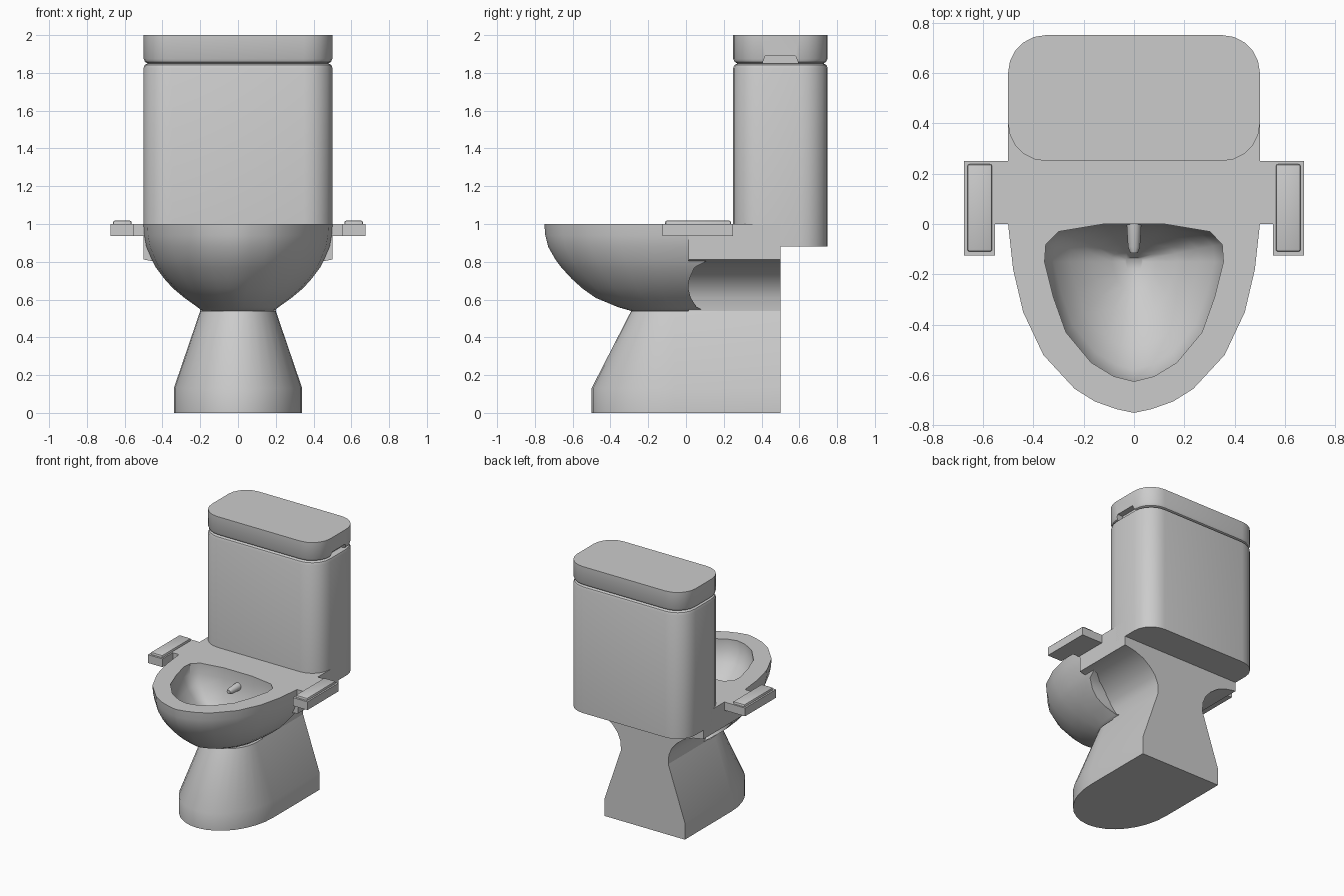
import bpy, bmesh, math

if "Cube" in bpy.data.objects:
    bpy.data.objects.remove(bpy.data.objects["Cube"])

mat = bpy.data.materials.new("porcelain grey")
mat.diffuse_color = (0.6, 0.6, 0.6, 1)
mat.use_nodes = True
mat.node_tree.nodes["Principled BSDF"].inputs["Base Color"].default_value = mat.diffuse_color


def smooth(obj, angle=35):
    for p in obj.data.polygons:
        p.use_smooth = True
    obj.data.set_sharp_from_angle(angle=math.radians(angle))


def make(name, bm, angle=35):
    bmesh.ops.recalc_face_normals(bm, faces=bm.faces)
    me = bpy.data.meshes.new(name)
    bm.to_mesh(me)
    bm.free()
    me.materials.append(mat)
    obj = bpy.data.objects.new(name, me)
    bpy.context.collection.objects.link(obj)
    smooth(obj, angle)
    return obj


def loft(name, rings, angle=35):
    """Skin a list of equal-length closed rings and cap both ends."""
    bm = bmesh.new()
    vs = [[bm.verts.new(p) for p in r] for r in rings]
    n = len(vs[0])
    for a, b in zip(vs, vs[1:]):
        for i in range(n):
            j = (i + 1) % n
            bm.faces.new((a[i], a[j], b[j], b[i]))
    bm.faces.new(vs[0])
    bm.faces.new(vs[-1])
    return make(name, bm, angle)


def mirrored(half, z):
    """Full ring from a right half that starts and ends on x = 0."""
    pts = half + [(-x, y) for x, y in half[-2:0:-1]]
    return [(x, y, z) for x, y in pts]


def box(name, x, y, z, bevel=0):
    bm = bmesh.new()
    bmesh.ops.create_cube(bm, size=1)
    for v in bm.verts:
        v.co = [a[0] + (c + 0.5) * (a[1] - a[0]) for c, a in zip(v.co, (x, y, z))]
    if bevel:
        top = [e for e in bm.edges if max(v.co.z for v in e.verts) > z[1] - 1e-4]
        bmesh.ops.bevel(bm, geom=top, offset=bevel, segments=2, profile=0.5,
                        affect='EDGES')
    return make(name, bm)


# bowl: outer shell, flat rim and funnel in one skin
front = [(0, -.75), (.07, -.735), (.155, -.705), (.235, -.655), (.36, -.52),
         (.44, -.35), (.48, -.18), (.5, 0)]
opening = [(0, -.625), (.08, -.605), (.17, -.55), (.27, -.43), (.32, -.29),
           (.355, -.15), (.35, -.08), (.3, -.03), (.12, 0), (0, 0)]
shell = [(.54, .19, .29, .1), (.56, .215, .36, .055), (.61, .285, .48, .025),
         (.66, .345, .55, .012), (.71, .39, .605, .018), (.77, .435, .66, .045),
         (.81, .455, .69, .12), (.88, .485, .73, .25), (.94, .496, .745, .25),
         (1, .5, .75, .25)]
rings = []
for z, w, f, rear in shell:
    half = [(x * w / .5, y * f / .75) for x, y in front]
    rings.append(mirrored(half + [(w, rear), (0, rear)], z))
for z, s in [(1, 1), (.92, 1), (.84, .9), (.76, .72), (.69, .48), (.64, .25), (.61, .1)]:
    half = [(x * s, -.15 + (y + .15) * s) for x, y in opening]
    rings.append(mirrored(half, z))
loft("bowl", rings, 40)

# water spout at the back of the bowl
spout = []
for y, r in [(.01, .03), (-.09, .024), (-.115, .015)]:
    spout.append([(r * math.cos(a * math.pi / 6), y, .89 + r * math.sin(a * math.pi / 6))
                  for a in range(12)])
loft("spout", spout)

# pedestal: rounded front, straight flat back
rings = []
for z, w, f in [(0, .34, .5), (.13, .34, .5), (.54, .2, .29)]:
    half = [(w * math.sin(a * math.pi / 16), -.06 - (f - .06) * math.cos(a * math.pi / 16))
            for a in range(9)]
    rings.append(mirrored(half + [(w, .5), (0, .5)], z))
loft("pedestal", rings)

# rear body: flared neck that carries the tank
neck = [(.2, .54), (.205, .61), (.23, .67), (.275, .72), (.335, .765), (.41, .795),
        (.5, .812), (.5, 1)]
section = neck + [(-x, z) for x, z in reversed(neck)]
loft("rear_body", [[(x, y, z) for x, z in section] for y in (.012, .5)])


def rounded(z, inset):
    """Rounded rectangle used for tank and lid."""
    r = .15 - inset * .5
    pts = []
    for k, (sx, sy) in enumerate([(1, 1), (-1, 1), (-1, -1), (1, -1)]):
        for i in range(6):
            a = (k + i / 5) * math.pi / 2
            pts.append((sx * (.5 - inset - r) + r * math.cos(a),
                        .5 + sy * (.25 - inset - r) + r * math.sin(a), z))
    return pts


# tank and lid
loft("tank", [rounded(z, i) for z, i in
              [(.88, 0), (1.825, 0), (1.842, .006), (1.85, .022)]])
lid = loft("lid", [rounded(z, i) for z, i in
                   [(1.85, .022), (1.858, .008), (1.875, 0), (2, 0)]])

# finger notch in the right side of the lid
cutter = loft("notch_cutter", [[(x, .5 - w, z), (x, .5 + w, z), (x, .5 + t, 1.89), (x, .5 - t, 1.89)]
                               for x, w, t, z in [(.455, .1, .08, 1.84), (.56, .1, .08, 1.84)]])
cutter.hide_render = True
mod = lid.modifiers.new("notch", 'BOOLEAN')
mod.operation = 'DIFFERENCE'
mod.solver = 'EXACT'
mod.object = cutter
bpy.context.view_layer.objects.active = lid
bpy.ops.object.modifier_apply(modifier=mod.name)
bpy.data.objects.remove(cutter)
smooth(lid)

# side arms with raised pads
for side, s in (("left", -1), ("right", 1)):
    def span(a, b):
        return tuple(sorted((s * a, s * b)))
    box(side + "_arm_bridge", span(.48, .56), (0, .25), (.937, 1))
    box(side + "_arm", span(.552, .675), (-.125, .25), (.937, 1))
    box(side + "_arm_pad", span(.563, .662), (-.11, .238), (.99, 1.018), .01)
